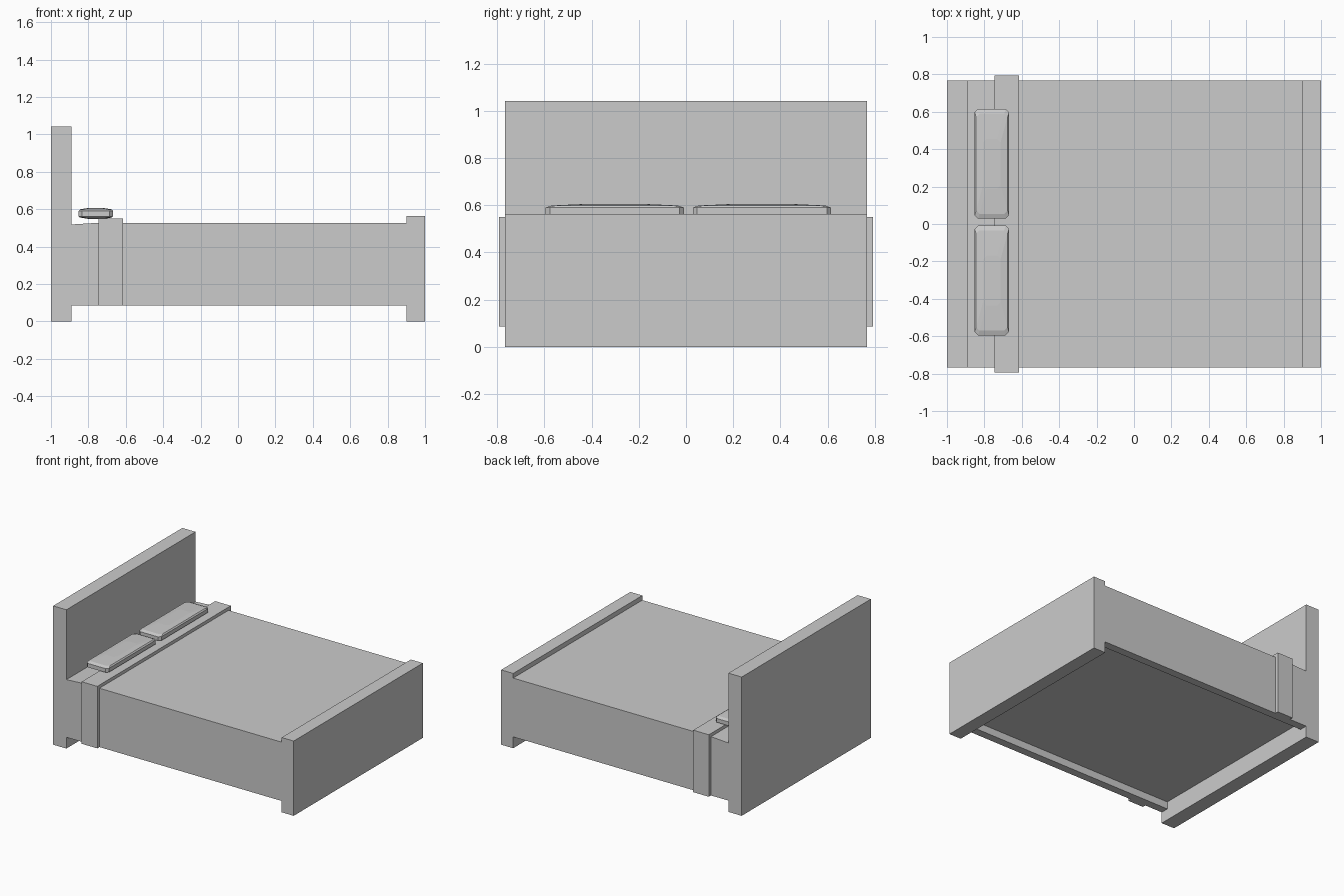
import bpy, bmesh

if "Cube" in bpy.data.objects:
    bpy.data.objects.remove(bpy.data.objects["Cube"])

HALF = 0.767      # half width of the bed
BASE = 0.085      # underside of the draped blanket


def loft(name, rings):
    """Closed solid through a list of rings with equal point counts."""
    bm = bmesh.new()
    loops = [[bm.verts.new(p) for p in ring] for ring in rings]
    n = len(loops[0])
    for a, b in zip(loops, loops[1:]):
        for i in range(n):
            j = (i + 1) % n
            bm.faces.new((a[i], a[j], b[j], b[i]))
    bm.faces.new(loops[0])
    bm.faces.new(loops[-1])
    bmesh.ops.recalc_face_normals(bm, faces=bm.faces)
    mesh = bpy.data.meshes.new(name)
    bm.to_mesh(mesh)
    bm.free()
    obj = bpy.data.objects.new(name, mesh)
    bpy.context.collection.objects.link(obj)
    return obj


def board(name, x0, x1, top):
    ring = [(-HALF, 0), (HALF, 0), (HALF, top), (-HALF, top)]
    return loft(name, [[(x, y, z) for y, z in ring] for x in (x0, x1)])


def draped(x, half, top, wall, inner_top):
    """Upside-down U cross-section at station x."""
    right = [(half, top), (half, BASE), (half - wall, BASE), (half - wall, inner_top)]
    left = [(-y, z) for y, z in reversed(right)]
    return [(x, y, z) for y, z in right + left]


def octagon(cx, cy, hx, hy, c, z):
    pts = [(hx, hy - c), (hx - c, hy), (c - hx, hy), (-hx, hy - c),
           (-hx, c - hy), (c - hx, -hy), (hx - c, -hy), (hx, c - hy)]
    return [(cx + x, cy + y, z) for x, y in pts]


# head and foot boards
board("headboard", -1.0, -0.89, 1.043)
board("footboard", 0.90, 1.0, 0.562)

# mattress with blanket, dipping slightly at the head, hollow underneath
loft("mattress", [draped(x, HALF, top, 0.06, 0.14)
                  for x, top in ((-0.89, 0.518), (-0.745, 0.527), (0.90, 0.527))])

# turned-down sheet wrapped over the sides
loft("folded_sheet", [draped(x, 0.793, 0.551, 0.028, 0.525) for x in (-0.745, -0.615)])

# pillows: chamfered slabs with slightly domed top and bottom
layers = [(0.548, 0.05, 0.07), (0.555, 0.008, 0.012), (0.561, 0, 0), (0.590, 0, 0),
          (0.599, 0.008, 0.025), (0.605, 0.045, 0.16)]
for name, cy in (("pillow_left", -0.302), ("pillow_right", 0.322)):
    loft(name, [octagon(-0.76, cy, 0.092 - ix, 0.293 - iy, 0.018, z)
                for z, ix, iy in layers])
